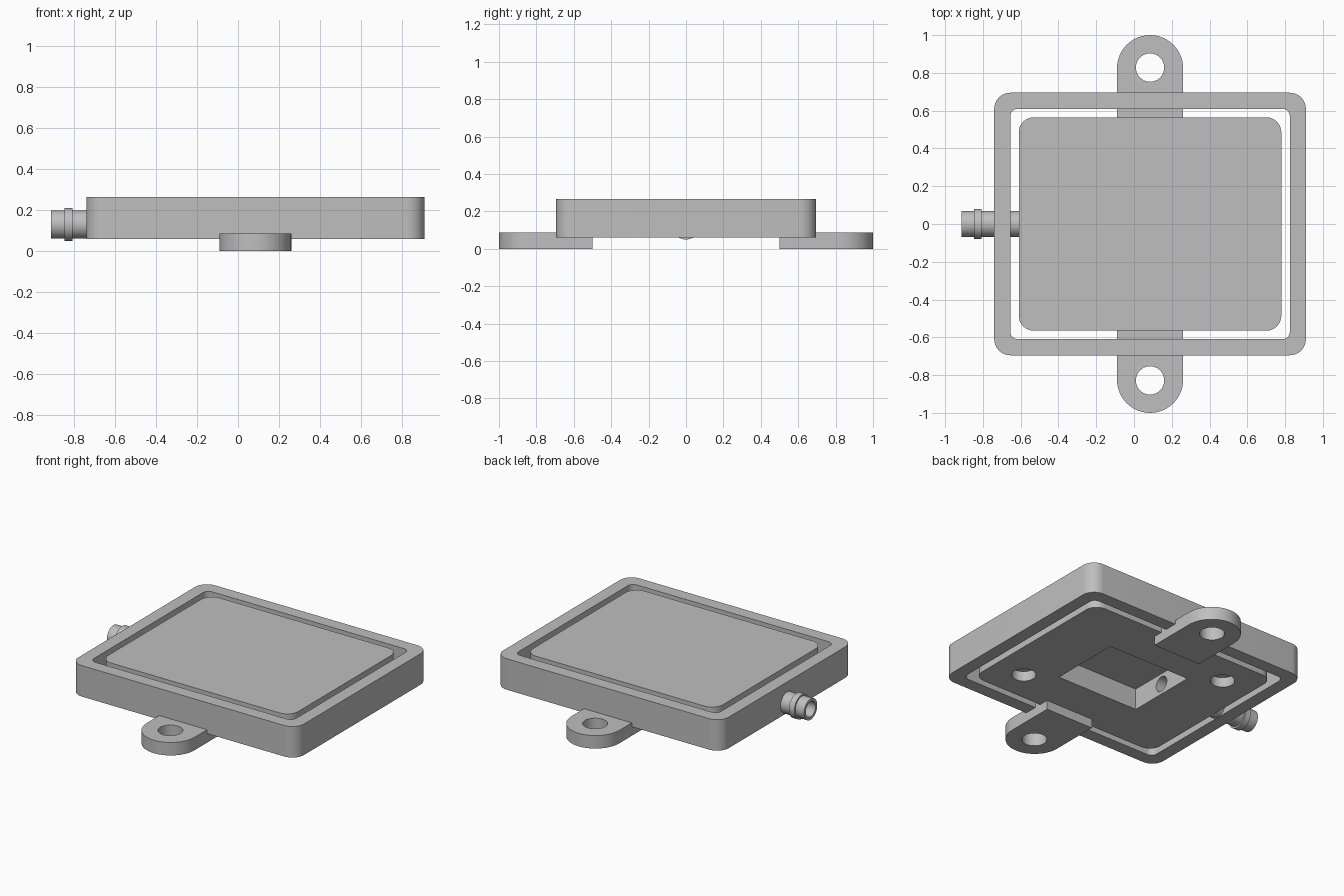
import bpy
import bmesh
from math import cos, sin, pi, radians

if "Cube" in bpy.data.objects:
    bpy.data.objects.remove(bpy.data.objects["Cube"], do_unlink=True)

CX = 0.085              # centre of the body along x
Z0, Z1 = 0.06, 0.265    # bottom and top of the body
AXIS_Z = 0.13           # height of the hose fitting

grey = bpy.data.materials.new("plain grey")
grey.use_nodes = True
grey.diffuse_color = (0.52, 0.52, 0.52, 1)
grey.node_tree.nodes["Principled BSDF"].inputs["Base Color"].default_value = grey.diffuse_color


def make(name, bm):
    bmesh.ops.recalc_face_normals(bm, faces=bm.faces)
    mesh = bpy.data.meshes.new(name)
    bm.to_mesh(mesh)
    bm.free()
    mesh.materials.append(grey)
    ob = bpy.data.objects.new(name, mesh)
    bpy.context.collection.objects.link(ob)
    return ob


def prism(name, outline, z0, z1):
    bm = bmesh.new()
    face = bm.faces.new([bm.verts.new((x, y, z0)) for x, y in outline])
    new = bmesh.ops.extrude_face_region(bm, geom=[face])["geom"]
    verts = [g for g in new if isinstance(g, bmesh.types.BMVert)]
    bmesh.ops.translate(bm, verts=verts, vec=(0, 0, z1 - z0))
    return make(name, bm)


def arc(cx, cy, r, start, sweep, n):
    angles = [radians(start + sweep * i / n) for i in range(n + 1)]
    return [(cx + r * cos(a), cy + r * sin(a)) for a in angles]


def rounded(hx, hy, r):
    pts = []
    for k, (sx, sy) in enumerate([(1, 1), (-1, 1), (-1, -1), (1, -1)]):
        pts += arc(CX + sx * (hx - r), sy * (hy - r), r, 90 * k, 90, 10)
    return pts


def disc(x, y, r):
    return arc(x, y, r, 0, 360, 40)[:-1]


def lathe_x(name, profile, n=40):
    # closed (x, radius) profile turned about the fitting axis
    bm = bmesh.new()
    rings = [[bm.verts.new((x, r * cos(2 * pi * i / n), AXIS_Z + r * sin(2 * pi * i / n)))
              for i in range(n)] for x, r in profile]
    for a, b in zip(rings, rings[1:] + rings[:1]):
        for i in range(n):
            j = (i + 1) % n
            bm.faces.new((a[i], a[j], b[j], b[i]))
    return make(name, bm)


def cut(ob, *cutters):
    bpy.context.view_layer.objects.active = ob
    for c in cutters:
        mod = ob.modifiers.new("cut", "BOOLEAN")
        mod.operation, mod.solver, mod.object = "DIFFERENCE", "EXACT", c
        bpy.ops.object.modifier_apply(modifier=mod.name)
        bpy.data.objects.remove(c, do_unlink=True)


def bore():
    bm = bmesh.new()
    bmesh.ops.create_cone(bm, cap_ends=True, segments=40, radius1=0.05, radius2=0.05, depth=0.9)
    for v in bm.verts:
        x, y, z = v.co
        v.co = (z - 0.55, x, y + AXIS_Z)
    return make("bore_cutter", bm)


parts = []

# Outer frame, open in the middle
frame = prism("outer_frame", rounded(0.825, 0.695, 0.085), Z0, Z1)
cut(frame, prism("opening_cutter", rounded(0.74, 0.61, 0.04), 0, 0.4), bore())
parts.append(frame)

# Inner plate with a pocket and two blind holes underneath
plate = prism("inner_plate", rounded(0.695, 0.565, 0.08), Z0, Z1)
pocket = [(CX + sx * 0.3, sy * 0.24) for sx, sy in [(1, 1), (-1, 1), (-1, -1), (1, -1)]]
cut(plate,
    prism("pocket_cutter", pocket, 0, 0.2),
    bore(),
    *[prism("hole_cutter", disc(CX + s * 0.48, -s * 0.355, 0.073), 0, 0.125) for s in (1, -1)])
parts.append(plate)

# Mounting lugs front and back
for name, s in (("front_lug", -1), ("back_lug", 1)):
    outline = [(CX + 0.175, 0.5)] + arc(CX, 0.825, 0.175, 0, 180, 28) + [(CX - 0.175, 0.5)]
    lug = prism(name, [(x, s * y) for x, y in outline], 0, 0.086)
    cut(lug, prism("lug_hole_cutter", disc(CX, s * 0.828, 0.075), -0.1, 0.2))
    parts.append(lug)

# Hollow hose fitting with a collar
tube, collar, inner = 0.069, 0.08, 0.05
parts.append(lathe_x("hose_fitting", [
    (-0.912, tube), (-0.848, tube), (-0.848, collar), (-0.808, collar),
    (-0.808, tube), (-0.59, tube), (-0.59, inner), (-0.912, inner)]))

# Smooth curved walls, crisp edges
bpy.ops.object.select_all(action="DESELECT")
for ob in parts:
    ob.select_set(True)
bpy.context.view_layer.objects.active = parts[0]
bpy.ops.object.shade_smooth_by_angle(angle=radians(30))
